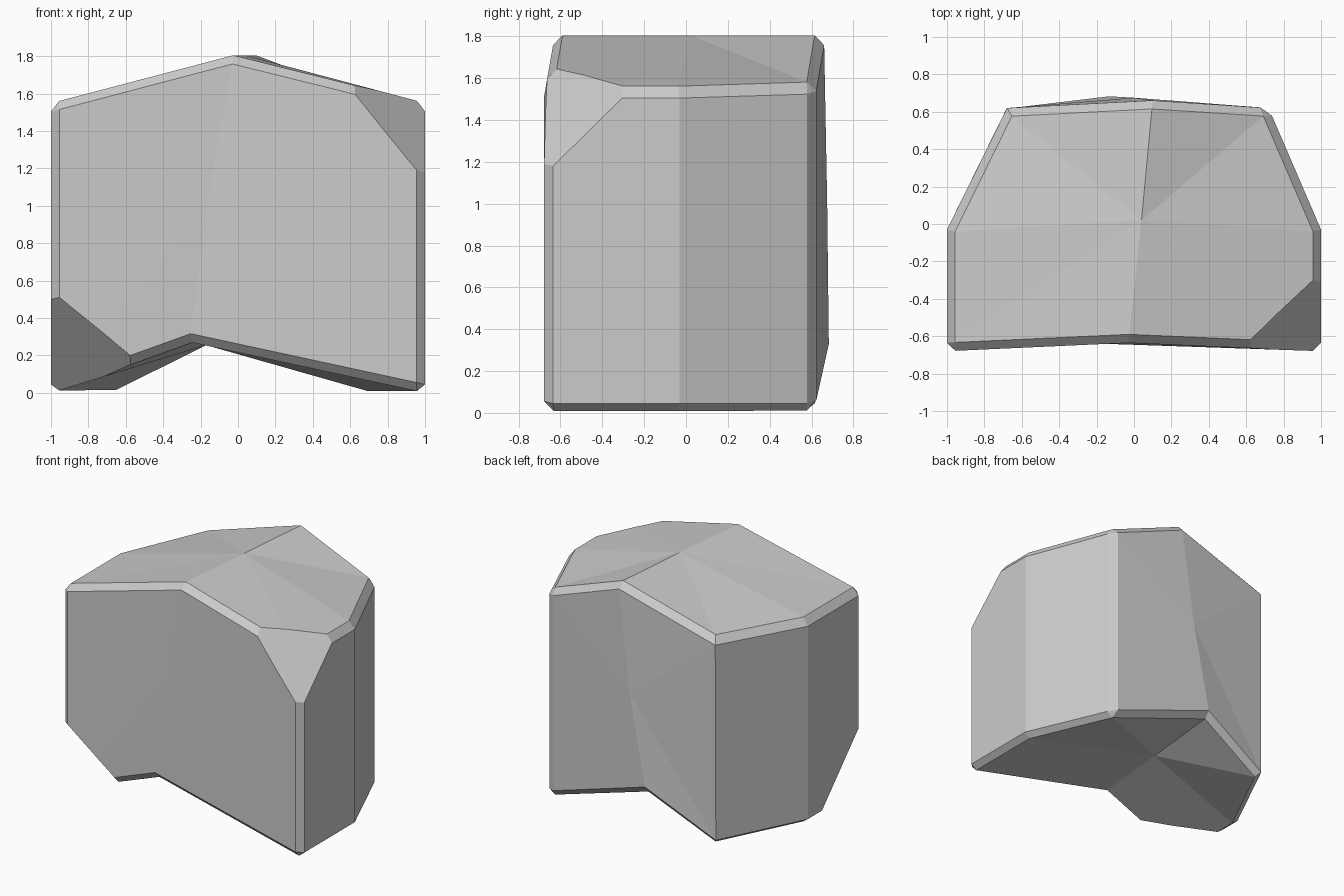
import bpy, bmesh
from mathutils import Vector

cube = bpy.data.objects.get("Cube")
if cube:
    bpy.data.objects.remove(cube, do_unlink=True)

stone = bpy.data.materials.new("stone grey")
stone.use_nodes = True
grey = (0.6, 0.6, 0.6, 1)
stone.diffuse_color = grey
stone.node_tree.nodes["Principled BSDF"].inputs["Base Color"].default_value = grey

bm = bmesh.new()

# Matching outlines of the arched underside and the ridged top, from front left
bottom_points = [(-1, -.68, 0), (-.25, -.635, .27), (1, -.68, 0), (1, -.03, 0),
                 (.72, .62, 0), (-.13, .685, .28), (-.68, .62, 0), (-1, -.03, 0)]
top_points = [(-1, -.68, 1.55), (-.03, -.635, 1.805), (1, -.68, 1.55), (1, -.03, 1.55),
              (.72, .62, 1.57), (.1, .66, 1.805), (-.68, .62, 1.57), (-1, -.03, 1.55)]
bottom = [bm.verts.new(p) for p in bottom_points]
top = [bm.verts.new(p) for p in top_points]


def fan(ring, centre):
    """Close a ring of vertices with triangles around a centre point."""
    hub = bm.verts.new(centre)
    for a, b in zip(ring, ring[1:] + ring[:1]):
        bm.faces.new((a, b, hub))


# Top and underside
fan(top, (.04, .02, 1.805))
fan(bottom[::-1], (-.17, .03, .255))

# Broad front and back walls, each bent along its middle
for start, centre in ((0, (-.17, -.64, 1)), (4, (0, .675, 1))):
    fan(bottom[start:start + 3] + top[start:start + 3][::-1], centre)

# Flat side walls
for i in (2, 3, 6, 7):
    j = (i + 1) % 8
    bm.faces.new((bottom[i], bottom[j], top[j], top[i]))
bmesh.ops.recalc_face_normals(bm, faces=bm.faces)

# Chamfer the rims and the sharpest upright corners
edges = [bm.edges.get((ring[i], ring[i - 1])) for ring in (bottom, top) for i in range(8)]
edges += [bm.edges.get((bottom[i], top[i])) for i in (0, 2, 4)]
bmesh.ops.bevel(bm, geom=edges, offset=.045, offset_type='OFFSET', segments=1,
                profile=.5, affect='EDGES', clamp_overlap=False)


def chip(a, b, c):
    """Slice off the corner beyond the plane through three points."""
    a, b, c = Vector(a), Vector(b), Vector(c)
    normal = (b - a).cross(c - a).normalized()
    if normal.dot(a - Vector((0, 0, .9))) < 0:
        normal.negate()
    cut = bmesh.ops.bisect_plane(bm, geom=bm.verts[:] + bm.edges[:] + bm.faces[:],
                                 plane_co=a, plane_no=normal, clear_outer=True)
    rim = [e for e in cut["geom_cut"] if isinstance(e, bmesh.types.BMEdge)]
    bmesh.ops.edgeloop_fill(bm, edges=rim)


# Broken corners: upper front and lower front
chip((.95, -.31, 1.56), (.63, -.615, 1.64), (1, -.635, 1.18))
chip((-1, -.635, .5), (-.57, -.66, .2), (-1, -.2, .045))
bmesh.ops.recalc_face_normals(bm, faces=bm.faces)

mesh = bpy.data.meshes.new("rock")
bm.to_mesh(mesh)
bm.free()
mesh.materials.append(stone)
rock = bpy.data.objects.new("rock", mesh)
bpy.context.collection.objects.link(rock)
